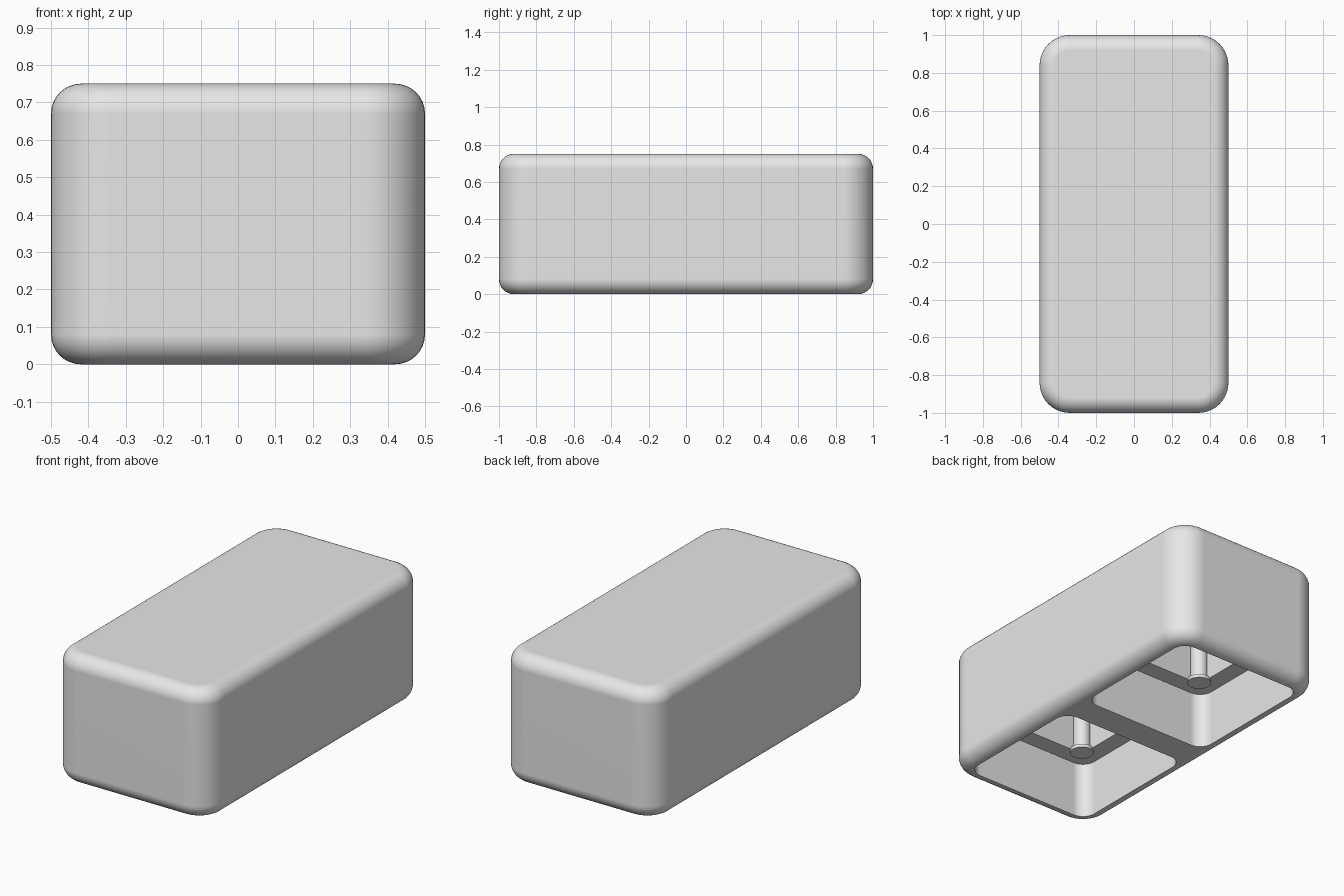
import bpy
import bmesh
from math import radians

cube = bpy.data.objects.get("Cube")
if cube:
    bpy.data.objects.remove(cube, do_unlink=True)

W, L, H = 1.0, 2.0, 0.75      # outer size
EDGE, CORNER = 0.08, 0.16     # fillet radii
LEDGE_Z, ROOF_Z = 0.33, 0.67  # inner ledge and inner ceiling

grey = bpy.data.materials.new("light_grey")
grey.use_nodes = True
grey.diffuse_color = (0.8, 0.8, 0.8, 1)
grey.node_tree.nodes["Principled BSDF"].inputs["Base Color"].default_value = (0.8, 0.8, 0.8, 1)


def add_object(name, bm):
    mesh = bpy.data.meshes.new(name)
    bm.to_mesh(mesh)
    bm.free()
    mesh.materials.append(grey)
    obj = bpy.data.objects.new(name, mesh)
    bpy.context.collection.objects.link(obj)
    return obj


def activate(obj):
    bpy.ops.object.select_all(action="DESELECT")
    obj.select_set(True)
    bpy.context.view_layer.objects.active = obj


def rounded_box(name, size, centre, corner, edge=0):
    """Box with rounded upright corners and, if wanted, rounded rims."""
    bm = bmesh.new()
    bmesh.ops.create_cube(bm, size=1)
    bmesh.ops.scale(bm, vec=size, verts=bm.verts)
    upright = [e for e in bm.edges if abs(e.verts[0].co.z - e.verts[1].co.z) > 0.01]
    bmesh.ops.bevel(bm, geom=upright, offset=corner, segments=10, profile=0.5, affect="EDGES")
    if edge:
        rims = [e for e in bm.edges if abs(e.verts[0].co.z - e.verts[1].co.z) < 0.001]
        bmesh.ops.bevel(bm, geom=rims, offset=edge, segments=8, profile=0.5, affect="EDGES")
    bmesh.ops.translate(bm, vec=centre, verts=bm.verts)
    bmesh.ops.recalc_face_normals(bm, faces=bm.faces)
    return add_object(name, bm)


def carve(target, cutter):
    cutter.hide_render = True
    mod = target.modifiers.new("carve", "BOOLEAN")
    mod.operation = "DIFFERENCE"
    mod.solver = "EXACT"
    mod.object = cutter
    activate(target)
    bpy.ops.object.modifier_apply(modifier=mod.name)
    bpy.data.objects.remove(cutter, do_unlink=True)


def cylinder(bm, radius, x, y, z0, z1):
    made = bmesh.ops.create_cone(bm, cap_ends=True, segments=24, radius1=radius,
                                 radius2=radius, depth=z1 - z0)
    bmesh.ops.translate(bm, vec=(x, y, (z0 + z1) / 2), verts=made["verts"])


# Outer shell
shell = rounded_box("shell", (W, L, H), (0, 0, H / 2), CORNER, EDGE)

# Two stepped pockets underneath
for y in (-0.5, 0.5):
    low = rounded_box("pocket_cutter", (0.83, 0.83, LEDGE_Z + 0.1),
                      (0, y, (LEDGE_Z - 0.1) / 2), EDGE)
    carve(shell, low)
    high = rounded_box("cavity_cutter", (0.62, 0.62, ROOF_Z - 0.2),
                       (0, y, (ROOF_Z + 0.2) / 2), 0.03)
    carve(shell, high)

# Corner posts with a small foot in each pocket
posts = []
for name, y in (("front_posts", -0.5), ("back_posts", 0.5)):
    bm = bmesh.new()
    for sx in (-1, 1):
        for sy in (-1, 1):
            px, py = sx * 0.29, y + sy * 0.29
            cylinder(bm, 0.048, px, py, LEDGE_Z, ROOF_Z + 0.01)
            cylinder(bm, 0.065, px, py, LEDGE_Z - 0.01, LEDGE_Z + 0.01)
    posts.append(add_object(name, bm))

# Smooth fillets, crisp pocket edges
for obj in [shell] + posts:
    activate(obj)
    bpy.ops.object.shade_smooth_by_angle(angle=radians(35))
normals = shell.modifiers.new("even_normals", "WEIGHTED_NORMAL")
normals.keep_sharp = True
